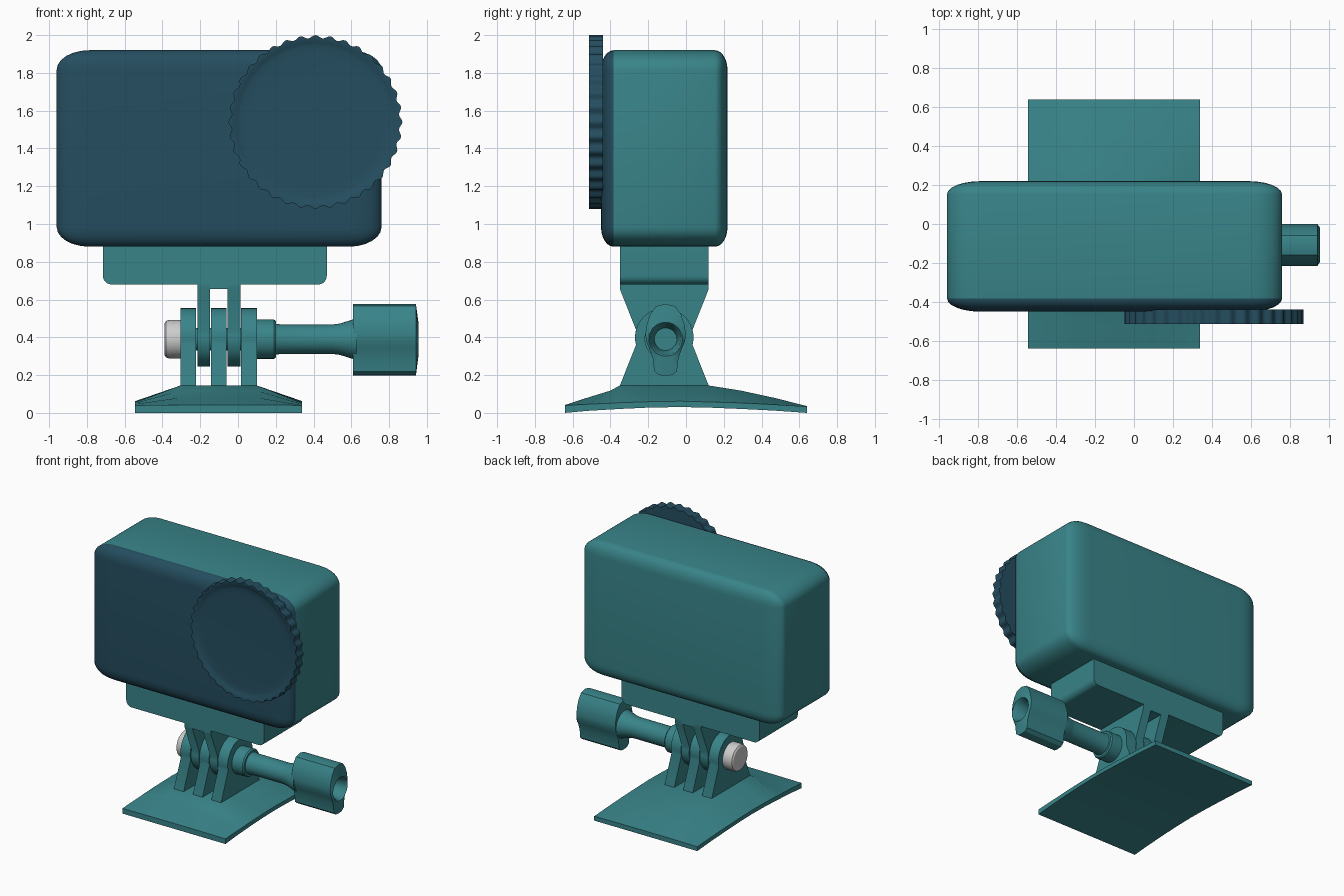
import bpy, bmesh, math
from math import sin, cos, pi, radians
from mathutils import Vector

if "Cube" in bpy.data.objects:
    bpy.data.objects.remove(bpy.data.objects["Cube"])


def material(name, color):
    m = bpy.data.materials.new(name)
    m.diffuse_color = (*color, 1)
    m.use_nodes = True
    m.node_tree.nodes["Principled BSDF"].inputs["Base Color"].default_value = m.diffuse_color
    return m


TEAL = material("teal", (0.04, 0.23, 0.25))
BLUE = material("dark_blue", (0.018, 0.075, 0.115))
PIVOT_Y, PIVOT_Z = -0.115, 0.40
BOLT_Z = 0.39


def finish(name, bm, mats, angle=32):
    bmesh.ops.recalc_face_normals(bm, faces=bm.faces)
    me = bpy.data.meshes.new(name)
    bm.to_mesh(me)
    bm.free()
    for m in mats:
        me.materials.append(m)
    me.shade_smooth()
    me.set_sharp_from_angle(angle=radians(angle))
    ob = bpy.data.objects.new(name, me)
    bpy.context.collection.objects.link(ob)
    return ob


def loft(name, rings, mat=TEAL, angle=32):
    """Skin equal-length closed loops and cap both ends."""
    bm = bmesh.new()
    loops = [[bm.verts.new(p) for p in ring] for ring in rings]
    n = len(rings[0])
    for a, b in zip(loops, loops[1:]):
        for i in range(n):
            j = (i + 1) % n
            bm.faces.new((a[i], a[j], b[j], b[i]))
    bm.faces.new(loops[0])
    bm.faces.new(loops[-1])
    return finish(name, bm, [mat] if mat else [], angle)


def lathe(name, profile, mat=TEAL, n=32):
    """Revolve (x, radius) pairs about the bolt axis."""
    return loft(name, [[(x, PIVOT_Y + r * cos(2 * pi * i / n), BOLT_Z + r * sin(2 * pi * i / n))
                        for i in range(n)] for x, r in profile], mat)


def prong(name, x0, x1, root_z):
    """Plate rounded about the pivot, widening toward its root."""
    s = 1 if root_z < PIVOT_Z else -1
    r, half = 0.155, 0.235
    pts = [(PIVOT_Y + half, root_z)]
    pts += [(PIVOT_Y + r * cos(t), PIVOT_Z + s * r * sin(t))
            for t in (radians(-15 + 210 * i / 20) for i in range(21))]
    pts += [(PIVOT_Y - half, root_z)]
    if s < 0:
        pts += [(PIVOT_Y - half, 0.69), (PIVOT_Y + half, 0.69)]
    else:
        pts += [(PIVOT_Y - half, 0.11), (PIVOT_Y + half, 0.11)]
    return loft(name, [[(x, y, z) for y, z in pts] for x in (x0, x1)])


# Camera body: rounded block with a dark front
bm = bmesh.new()
bmesh.ops.create_cube(bm, size=1)
bmesh.ops.bevel(bm, geom=bm.edges[:], offset=0.1, segments=6, profile=0.5, affect='EDGES')
for f in bm.faces:
    f.material_index = 1 if f.calc_center_median().y < -0.4 else 0
bmesh.ops.scale(bm, verts=bm.verts, vec=(1.72, 0.67, 1.04))
bmesh.ops.translate(bm, verts=bm.verts, vec=(-0.10, -0.115, 1.40))
finish("camera_body", bm, [TEAL, BLUE])

# Lens cover with rippled rim
N, RIPPLES = 288, 36


def disc(y, r, ripple=0.0):
    return [(0.41 + (r + ripple * cos(RIPPLES * t)) * cos(t), y,
             1.54 + (r + ripple * cos(RIPPLES * t)) * sin(t))
            for t in (2 * pi * i / N for i in range(N))]


loft("lens_cover", [disc(-0.44, 0.452, 0.008), disc(-0.513, 0.452, 0.008), disc(-0.513, 0.437),
                    disc(-0.503, 0.42), disc(-0.498, 0.395), disc(-0.496, 0.35)], BLUE, 40)

# Block under the body with rounded lower corners
R = 0.045
pts = [(0.47, 0.90), (-0.715, 0.90)]
pts += [(-0.715 + R - R * cos(t), 0.68 + R - R * sin(t)) for t in (pi / 2 * i / 6 for i in range(7))]
pts += [(0.47 - R + R * sin(t), 0.68 + R - R * cos(t)) for t in (pi / 2 * i / 6 for i in range(7))]
loft("lower_block", [[(x, y, z) for x, z in pts] for y in (-0.35, 0.12)])

# Interlocking prongs and the web joining the upper pair
for i, (a, b) in enumerate([(-0.215, -0.147), (-0.055, 0.012)]):
    prong(f"upper_prong_{i + 1}", a, b, 0.655)
for i, (a, b) in enumerate([(-0.305, -0.222), (-0.142, -0.06), (0.016, 0.10)]):
    prong(f"lower_prong_{i + 1}", a, b, 0.145)
loft("prong_web", [[(x, y, z) for x, y in ((-0.215, -0.35), (0.012, -0.35), (0.012, 0.12), (-0.215, 0.12))]
                   for z in (0.655, 0.69)])

# Bolt head, collar and shaft
lathe("bolt_head", [(-0.388, 0.085), (-0.38, 0.097), (-0.365, 0.102), (-0.30, 0.102)], None)
lathe("screw_shaft", [(-0.30, 0.06), (0.095, 0.06), (0.095, 0.104), (0.19, 0.104), (0.20, 0.097),
                      (0.20, 0.082), (0.23, 0.078), (0.50, 0.078), (0.54, 0.083), (0.61, 0.105), (0.63, 0.105)])

# Lobed knob with a hollow end
half = [(0, .187), (.05, .175), (.08, .135), (.098, .085), (.107, .03), (.103, -.01), (.088, -.045),
        (.068, -.10), (.06, -.17), (.035, -.19), (0, -.193)]
outline = [Vector(p) for p in half] + [Vector((-y, z)) for y, z in half[-2:0:-1]]


def knob_ring(x, scale=1, radius=None):
    return [(x, PIVOT_Y + 0.007 + q.x, BOLT_Z + q.y)
            for q in (p.normalized() * radius if radius else p * scale for p in outline)]


loft("knob", [knob_ring(0.608), knob_ring(0.942), knob_ring(0.955, radius=0.09),
              knob_ring(0.94, radius=0.08), knob_ring(0.82, radius=0.06)])

# Arched adhesive base, as sections along y: underside, side edge top, centre top
sections = [(-0.64, 0, .04, .042), (-0.52, .011, .046, .081), (-0.40, .018, .051, .118),
            (-0.35, .021, .054, .145), (-0.20, .028, .059, .145), (-0.03, .031, .062, .145),
            (0.12, .028, .058, .145), (0.29, .021, .053, .118), (0.47, .012, .044, .079),
            (0.64, 0, .034, .036)]
loft("base_plate", [[(-0.545, y, b), (0.34, y, b), (0.34, y, e), (0.10, y, t), (-0.305, y, t), (-0.545, y, e)]
                    for y, b, e, t in sections], TEAL, 30)
